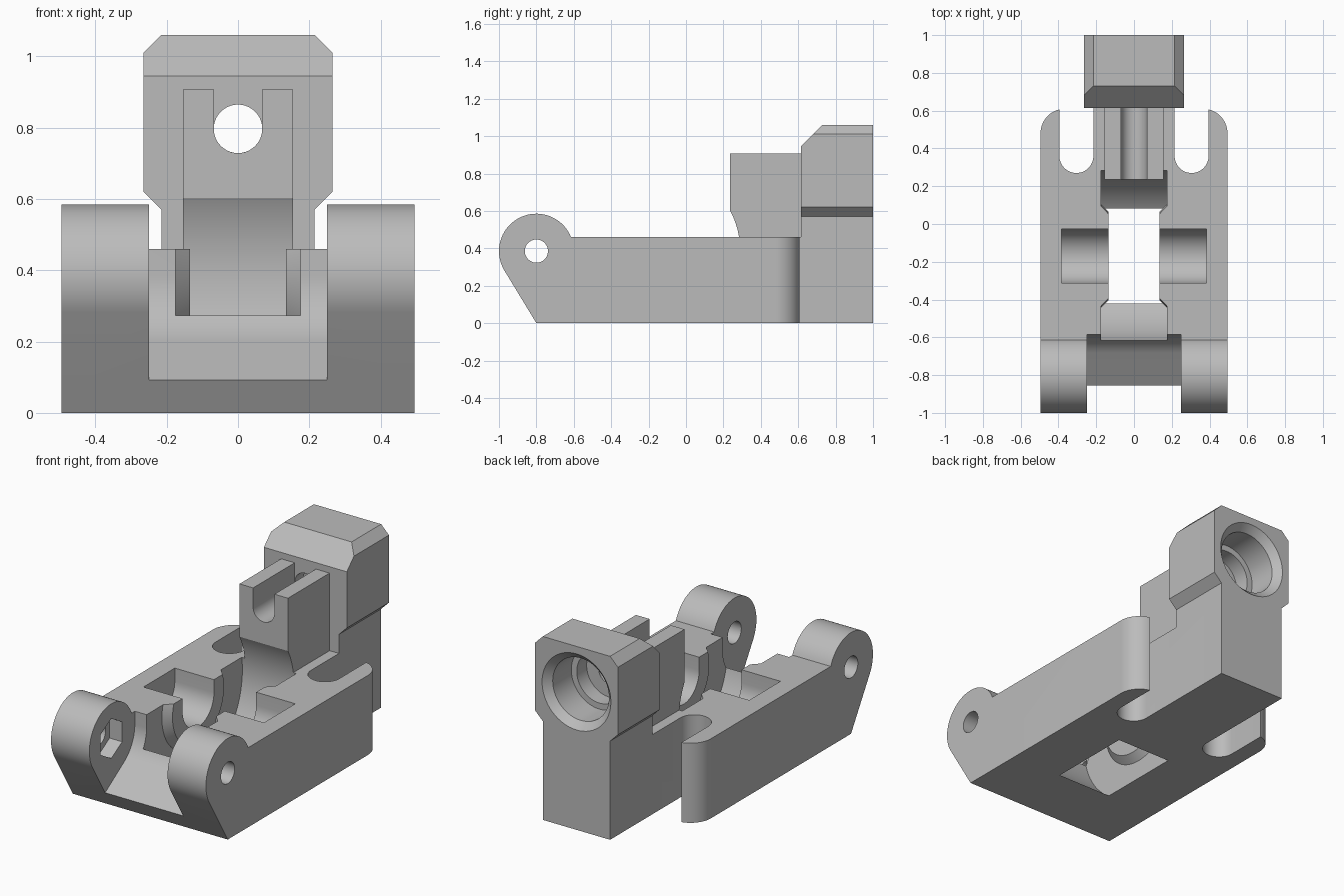
import bpy, bmesh
from math import sin, cos, pi, radians
from mathutils import Matrix, Vector

if "Cube" in bpy.data.objects:
    bpy.data.objects.remove(bpy.data.objects["Cube"])

grey = bpy.data.materials.new("plain_grey")
grey.use_nodes = True
colour = (0.5, 0.5, 0.5, 1)
grey.diffuse_color = colour
grey.node_tree.nodes["Principled BSDF"].inputs["Base Color"].default_value = colour


def place(axis, u, v, w):
    return {"x": (w, u, v), "y": (u, w, v), "z": (u, v, w)}[axis]


def finish(bm, name):
    bmesh.ops.recalc_face_normals(bm, faces=bm.faces)
    mesh = bpy.data.meshes.new(name)
    bm.to_mesh(mesh)
    bm.free()
    mesh.materials.append(grey)
    obj = bpy.data.objects.new(name, mesh)
    bpy.context.collection.objects.link(obj)
    return obj


def prism(name, pts, axis, lo, hi):
    """Extrude a flat outline along an axis."""
    bm = bmesh.new()
    rings = [[bm.verts.new(place(axis, u, v, w)) for u, v in pts] for w in (lo, hi)]
    n = len(pts)
    for ring in rings:
        bm.faces.new(ring)
    for i in range(n):
        j = (i + 1) % n
        bm.faces.new((rings[0][i], rings[0][j], rings[1][j], rings[1][i]))
    return finish(bm, name)


def lathe(name, profile, axis, centre, steps=64):
    """Revolve (position along axis, radius) pairs; ends are capped."""
    bm = bmesh.new()
    rings = []
    for w, r in profile:
        rings.append([bm.verts.new(place(axis, centre[0] + r * cos(2 * pi * k / steps),
                                         centre[1] + r * sin(2 * pi * k / steps), w))
                      for k in range(steps)])
    bm.faces.new(rings[0])
    bm.faces.new(rings[-1])
    for a, b in zip(rings, rings[1:]):
        for k in range(steps):
            m = (k + 1) % steps
            bm.faces.new((a[k], a[m], b[m], b[k]))
    return finish(bm, name)


def arc(c, r, start, end, steps=24):
    return [(c[0] + r * cos(radians(start + (end - start) * k / steps)),
             c[1] + r * sin(radians(start + (end - start) * k / steps)))
            for k in range(steps + 1)]


def box(name, x, y, z):
    return prism(name, [(-x, z[0]), (x, z[0]), (x, z[1]), (-x, z[1])], "y", *y)


def combine(target, tool, operation):
    mod = target.modifiers.new("combine", "BOOLEAN")
    mod.operation = operation
    mod.solver = "EXACT"
    mod.object = tool
    bpy.context.view_layer.objects.active = target
    bpy.ops.object.modifier_apply(modifier=mod.name)
    bpy.data.objects.remove(tool)


HINGE = (-0.8, 0.385)
WHEEL = (-0.17, 0.385)
BORE = (0, 0.797)
DECK, BACK = 0.46, 0.615

# Body: side outline with hinge ears and rear column
side = [(-0.8, 0), (1, 0), (1, 0.6), (BACK, 0.6), (BACK, DECK)]
side += arc(HINGE, 0.2, 22, 211, 40)
body = prism("hinged_bracket", side, "x", -0.495, 0.495)

# Plan outline: rounded arms and open rear slots
half = [(0.495, -1.1)] + arc((0.365, 0.48), 0.13, 0, 76.7, 16)
half += arc((0.305, 0.36), 0.09, 0, -180, 24) + [(0.215, 1.1)]
plan = half + [(-x, y) for x, y in reversed(half)]
combine(body, prism("plan_outline", plan, "z", -0.1, 0.8), "INTERSECT")

# Head block with bevelled corners and sloping front
head_half = [(0.215, 0.57), (0.265, 0.62), (0.265, 1.01), (0.215, 1.06)]
head = prism("head", head_half + [(-x, z) for x, z in reversed(head_half)], "y", BACK, 1)
combine(head, prism("front_slope", [(0.5, 0.945), (BACK, 0.945), (0.73, 1.06), (0.73, 1.2),
                                    (0.5, 1.2)], "x", -0.4, 0.4), "DIFFERENCE")
combine(body, head, "UNION")

# Fork in front of the head
combine(body, box("fork", 0.155, (0.235, 0.65), (0.4, 0.908)), "UNION")
channel = arc(BORE, 0.068, 180, 360) + [(0.068, 1), (-0.068, 1)]
combine(body, prism("fork_channel", channel, "y", 0.1, BACK), "DIFFERENCE")

# Stepped bore through the head
bore = [(0.5, 0.068), (0.7, 0.068), (0.7, 0.145), (0.79, 0.145), (0.79, 0.18),
        (0.96, 0.18), (1.0, 0.22), (1.05, 0.22)]
combine(body, lathe("head_bore", bore, "y", BORE), "DIFFERENCE")

# Gap between the hinge ears
gap = [(-1.2, -0.13)] + arc(HINGE, 0.215, -57, 0) + [(-0.585, 0.9), (-1.2, 0.9)]
combine(body, prism("ear_gap", gap, "x", -0.25, 0.25), "DIFFERENCE")

# Wheel well with conical bosses left on both cheeks
well = [(-0.135, 0.235), (-0.175, 0.275), (-0.175, 0.46)]
well += [(-x, r) for x, r in reversed(well)]
combine(body, lathe("wheel_well", well, "x", WHEEL, 96), "DIFFERENCE")

# Axle cradle open at the top
cradle = arc(WHEEL, 0.143, 180, 360) + [(WHEEL[0] + 0.143, 0.6), (WHEEL[0] - 0.143, 0.6)]
combine(body, prism("axle_cradle", cradle, "x", -0.385, 0.385), "DIFFERENCE")

# Hinge pin hole and hexagonal nut pocket
combine(body, lathe("pin_hole", [(-0.6, 0.062), (0.6, 0.062)], "x", HINGE, 40), "DIFFERENCE")
combine(body, prism("nut_pocket", arc(HINGE, 0.115, 30, 330, 5), "x", -0.33, -0.2),
        "DIFFERENCE")

# Smooth curved walls, keep machined edges crisp
bpy.ops.object.select_all(action="DESELECT")
body.select_set(True)
bpy.context.view_layer.objects.active = body
bpy.ops.object.shade_smooth_by_angle(angle=radians(25))
